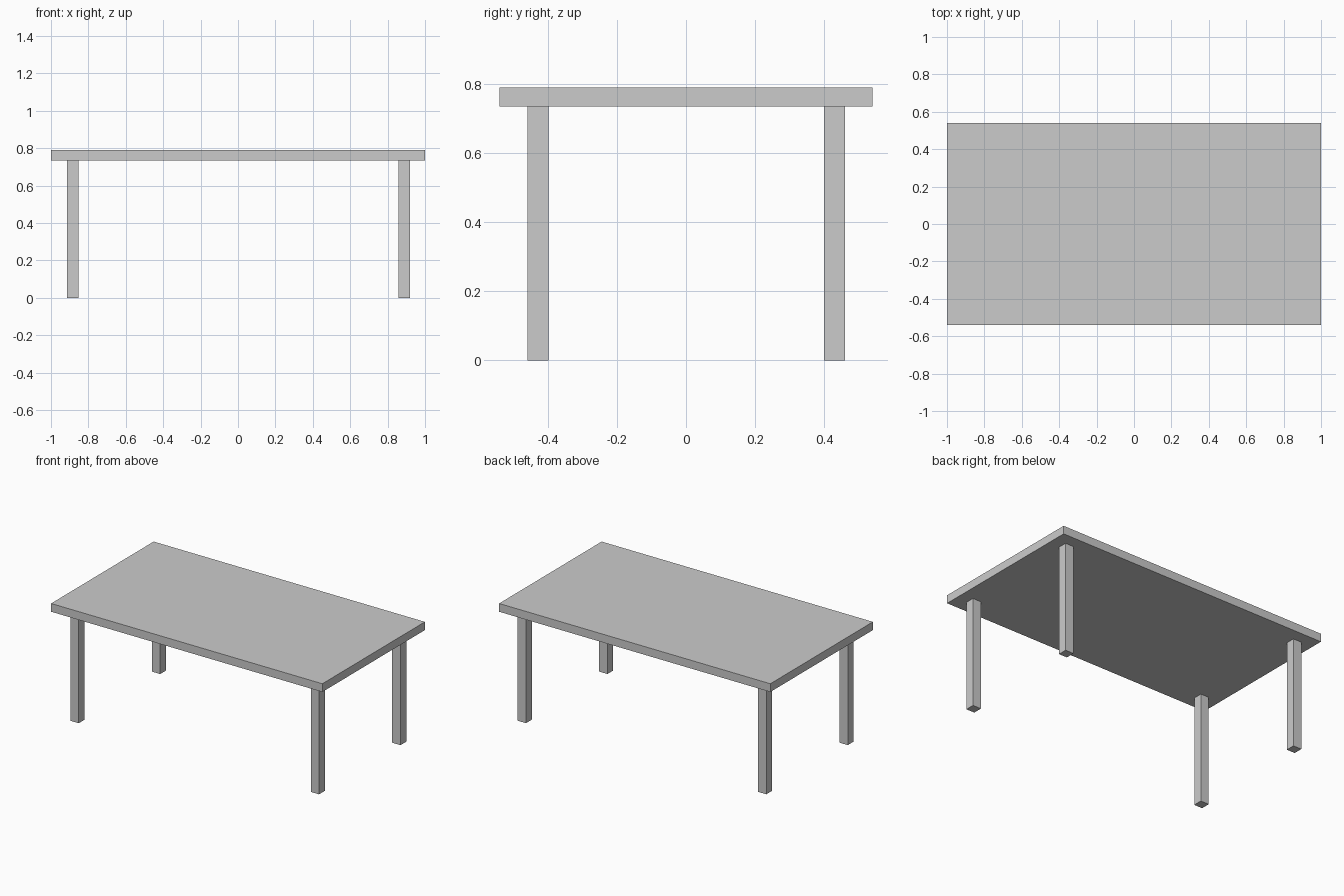
import bpy

if "Cube" in bpy.data.objects:
    bpy.data.objects.remove(bpy.data.objects["Cube"])


def box(name, centre, size):
    bpy.ops.mesh.primitive_cube_add(size=1, location=centre)
    obj = bpy.context.object
    obj.name = name
    obj.scale = size
    bpy.ops.object.transform_apply(location=False, rotation=False, scale=True)
    return obj


HEIGHT, TOP_THICK = 0.79, 0.055
LEG_H, LEG_W = HEIGHT - TOP_THICK, 0.061

# Table top
box("table_top", (0, 0, HEIGHT - TOP_THICK / 2), (2.0, 1.08, TOP_THICK))

# Four square legs, inset from the corners
for side, x in (("left", -0.884), ("right", 0.888)):
    for end, y in (("front", -0.428), ("back", 0.43)):
        box(f"{end}_{side}_leg", (x, y, LEG_H / 2), (LEG_W, LEG_W, LEG_H))
